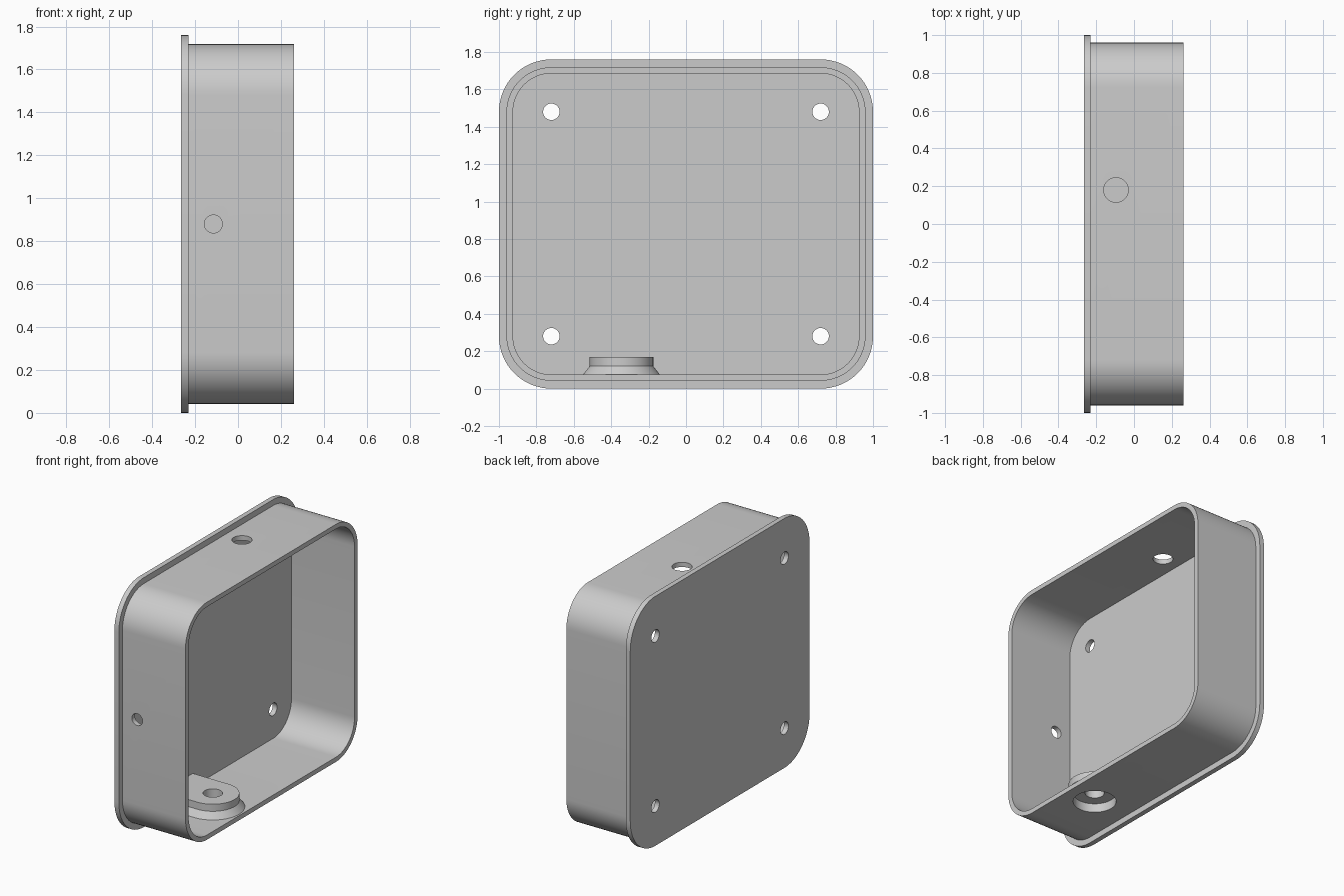
import bpy, bmesh
from math import sin, cos, pi
from mathutils import Vector

default = bpy.data.objects.get("Cube")
if default:
    bpy.data.objects.remove(default, do_unlink=True)

grey = bpy.data.materials.new("light grey")
grey.use_nodes = True
grey.diffuse_color = (0.6, 0.6, 0.6, 1)
grey.node_tree.nodes["Principled BSDF"].inputs["Base Color"].default_value = (0.6, 0.6, 0.6, 1)

MID_Z = 0.88
BOSS_X, BOSS_Y = 0.045, -0.345


def loft(name, rings):
    """Closed solid through rings of points."""
    bm = bmesh.new()
    loops = [[bm.verts.new(p) for p in ring] for ring in rings]
    n = len(loops[0])
    for low, high in zip(loops, loops[1:]):
        for i in range(n):
            j = (i + 1) % n
            bm.faces.new((low[i], low[j], high[j], high[i]))
    bm.faces.new(loops[0])
    bm.faces.new(loops[-1])
    bmesh.ops.recalc_face_normals(bm, faces=bm.faces)
    mesh = bpy.data.meshes.new(name)
    bm.to_mesh(mesh)
    bm.free()
    mesh.materials.append(grey)
    obj = bpy.data.objects.new(name, mesh)
    bpy.context.collection.objects.link(obj)
    return obj


def rounded_slab(name, x0, x1, half_y, half_z, radius, steps=16):
    """Rounded rectangle in the y-z plane, extruded along x."""
    outline = []
    for corner, (sy, sz) in enumerate([(1, 1), (-1, 1), (-1, -1), (1, -1)]):
        for k in range(steps + 1):
            a = (corner + k / steps) * pi / 2
            outline.append((sy * (half_y - radius) + radius * cos(a),
                            MID_Z + sz * (half_z - radius) + radius * sin(a)))
    return loft(name, [[(x, y, z) for y, z in outline] for x in (x0, x1)])


def rod(name, start, end, radius, sides=40):
    """Cylinder between two points."""
    start, end = Vector(start), Vector(end)
    turn = (end - start).to_track_quat('Z', 'Y')
    circle = [turn @ Vector((radius * cos(2 * pi * k / sides),
                             radius * sin(2 * pi * k / sides), 0)) for k in range(sides)]
    return loft(name, [[p + c for c in circle] for p in (start, end)])


def tab_ring(z, radius, steps=32):
    """Outline with a round end toward +x and a straight end inside the plate."""
    arc = [(BOSS_X + radius * cos(a), BOSS_Y + radius * sin(a), z)
           for a in (pi * (k / steps - 0.5) for k in range(steps + 1))]
    return arc + [(-0.25, BOSS_Y + radius, z), (-0.25, BOSS_Y - radius, z)]


def combine(target, other, operation):
    mod = target.modifiers.new(operation.lower(), 'BOOLEAN')
    mod.object, mod.operation, mod.solver = other, operation, 'EXACT'
    bpy.context.view_layer.objects.active = target
    bpy.ops.object.modifier_apply(modifier=mod.name)
    bpy.data.objects.remove(other, do_unlink=True)


# Flanged back plate and hollow rim
housing = rounded_slab("housing", -0.265, -0.23, 1.0, 0.88, 0.28)
combine(housing, rounded_slab("rim", -0.25, 0.262, 0.96, 0.838, 0.24), 'UNION')
combine(housing, rounded_slab("cavity", -0.23, 0.4, 0.925, 0.805, 0.205), 'DIFFERENCE')

# Mounting boss with flared foot on the floor
boss = loft("boss", [tab_ring(0.065, 0.213), tab_ring(0.12, 0.17), tab_ring(0.17, 0.17)])
combine(housing, boss, 'UNION')

# Boss bore and the wider recess underneath
holes = [((BOSS_X, BOSS_Y, -0.1), (BOSS_X, BOSS_Y, 0.105), 0.14),
         ((BOSS_X, BOSS_Y, -0.1), (BOSS_X, BOSS_Y, 0.3), 0.063)]
# Top and front wall holes
holes += [((-0.095, 0.18, 1.5), (-0.095, 0.18, 1.9), 0.065),
          ((-0.115, -1.1, MID_Z), (-0.115, -0.8, MID_Z), 0.042)]
# Four screw holes in the plate
holes += [((-0.4, sy * 0.72, MID_Z + sz * 0.6), (-0.1, sy * 0.72, MID_Z + sz * 0.6), 0.044)
          for sy in (-1, 1) for sz in (-1, 1)]
for start, end, radius in holes:
    combine(housing, rod("drill", start, end, radius), 'DIFFERENCE')

# Smooth rounds, crisp edges
bpy.ops.object.select_all(action='DESELECT')
housing.select_set(True)
bpy.context.view_layer.objects.active = housing
bpy.ops.object.shade_smooth_by_angle(angle=pi / 6)
